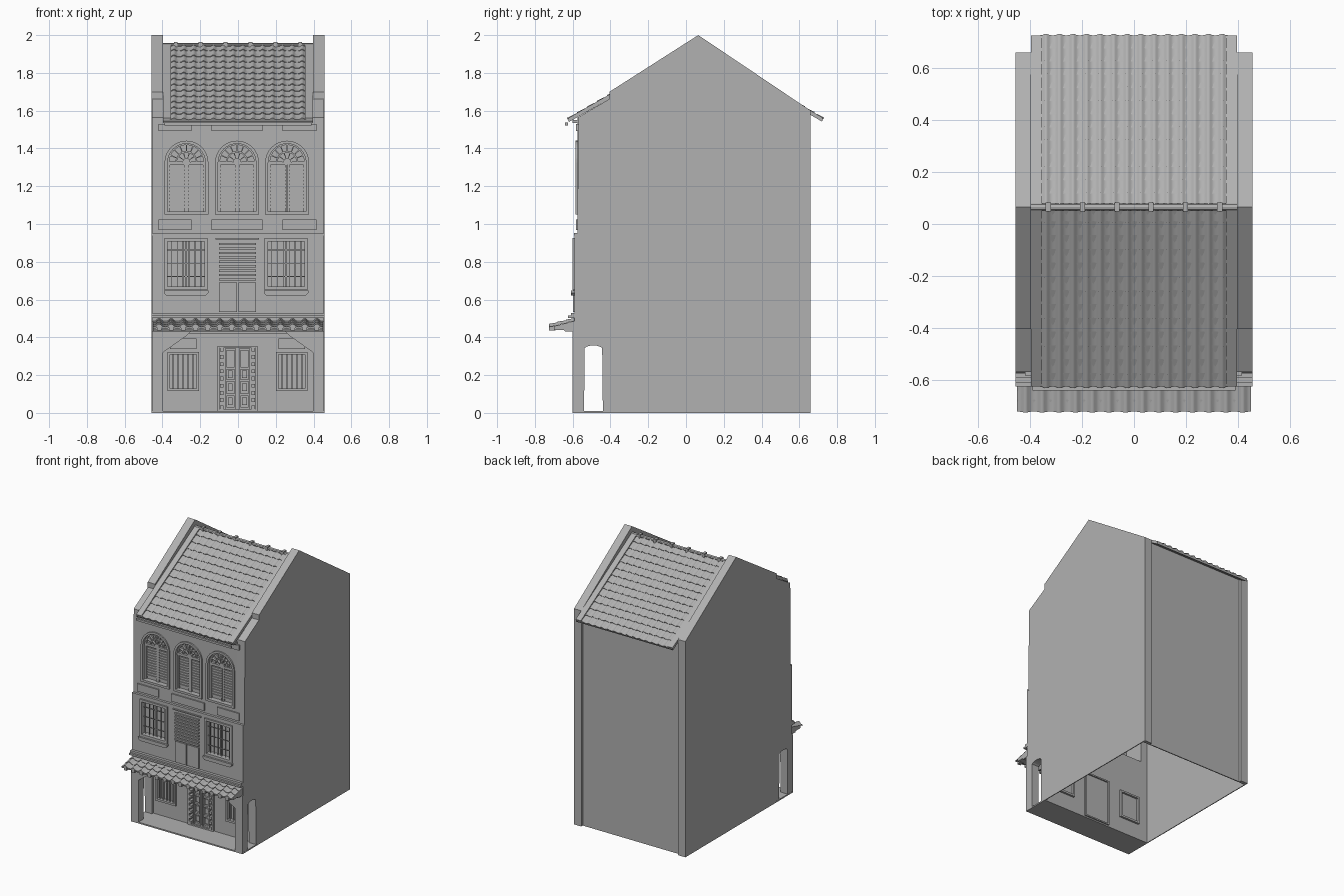
import bpy, bmesh, math
from mathutils import Matrix

if "Cube" in bpy.data.objects:
    bpy.data.objects.remove(bpy.data.objects["Cube"])

W, IN = 0.457, 0.397          # outer and inner half widths
grey = bpy.data.materials.new("dark_grey_plaster")
grey.diffuse_color = (0.44, 0.44, 0.44, 1)
grey.use_nodes = True
grey.node_tree.nodes["Principled BSDF"].inputs["Base Color"].default_value = grey.diffuse_color


def add(name, mesh):
    ob = bpy.data.objects.new(name, mesh)
    bpy.context.collection.objects.link(ob)
    if isinstance(mesh, bpy.types.Mesh):
        mesh.materials.clear()
        mesh.materials.append(grey)
    return ob


def prism(name, loops, axis, a, b):
    """Extrude filled outlines (extra loops are holes) from a to b along x or y."""
    cu = bpy.data.curves.new(name, 'CURVE')
    cu.dimensions, cu.fill_mode, cu.extrude = '2D', 'BOTH', abs(b - a) / 2
    for loop in loops:
        s = cu.splines.new('POLY')
        s.points.add(len(loop) - 1)
        for p, (u, v) in zip(s.points, loop):
            p.co = (u, v, 0, 1)
        s.use_cyclic_u = True
    tmp = add(name + "_outline", cu)
    dg = bpy.context.evaluated_depsgraph_get()
    me = bpy.data.meshes.new_from_object(tmp.evaluated_get(dg))
    bpy.data.objects.remove(tmp)
    c = (a + b) / 2
    if axis == 'y':
        m = Matrix(((1, 0, 0, 0), (0, 0, -1, c), (0, 1, 0, 0), (0, 0, 0, 1)))
    else:
        m = Matrix(((0, 0, 1, c), (1, 0, 0, 0), (0, 1, 0, 0), (0, 0, 0, 1)))
    me.transform(m)
    bm = bmesh.new()
    bm.from_mesh(me)
    bmesh.ops.remove_doubles(bm, verts=bm.verts, dist=1e-5)
    bmesh.ops.recalc_face_normals(bm, faces=bm.faces)
    for f in bm.faces:
        f.smooth = False
    bm.to_mesh(me)
    bm.free()
    return add(name, me)


def boxes(name, items):
    """Many boxes (x0, x1, y0, y1, z0, z1) in one object."""
    bm = bmesh.new()
    for x0, x1, y0, y1, z0, z1 in items:
        m = Matrix.Translation(((x0 + x1) / 2, (y0 + y1) / 2, (z0 + z1) / 2))
        m = m @ Matrix.Diagonal((abs(x1 - x0), abs(y1 - y0), abs(z1 - z0), 1))
        bmesh.ops.create_cube(bm, size=1, matrix=m)
    me = bpy.data.meshes.new(name)
    bm.to_mesh(me)
    bm.free()
    return add(name, me)


def rect(x0, x1, z0, z1):
    return [(x0, z0), (x1, z0), (x1, z1), (x0, z1)]


def arch(cx, r, z0, zs=1.325):
    return [(cx - r, z0), (cx + r, z0)] + [
        (cx + r * math.cos(math.pi * i / 16), zs + r * math.sin(math.pi * i / 16)) for i in range(17)]


def tiles(name, half, ribs, top, eave, rows, amp, lift):
    """Stepped rows of round tiles running from top to eave, both (y, z)."""
    dy, dz = eave[0] - top[0], eave[1] - top[1]
    L = math.hypot(dy, dz)
    ny, nz = -dz / L, dy / L
    if nz < 0:
        ny, nz = -ny, -nz
    lines = []
    for r in range(rows):
        lines += [(r / rows, 0), ((r + 1) / rows, lift)]
    lines.append((1, -0.008))
    cols = ribs * 8
    bm = bmesh.new()
    prev = None
    for t, h in lines:
        row = []
        for j in range(cols + 1):
            s = -math.cos(2 * math.pi * j / 8)
            o = h + amp * (s if s > 0 else s * 0.35)
            row.append(bm.verts.new((-half + 2 * half * j / cols,
                                     top[0] + dy * t + ny * o, top[1] + dz * t + nz * o)))
        if prev:
            for j in range(cols):
                bm.faces.new((prev[j], prev[j + 1], row[j + 1], row[j]))
        prev = row
    bmesh.ops.recalc_face_normals(bm, faces=bm.faces)
    if sum(f.normal.z for f in bm.faces) < 0:
        bmesh.ops.reverse_faces(bm, faces=bm.faces)
    me = bpy.data.meshes.new(name)
    bm.to_mesh(me)
    bm.free()
    ob = add(name, me)
    bpy.ops.object.select_all(action='DESELECT')
    ob.select_set(True)
    bpy.context.view_layer.objects.active = ob
    bpy.ops.object.shade_smooth_by_angle(angle=math.radians(50))


# side walls: thin main gable, thick coping, rear pier, thick front part with porch arch
gable = [(-0.405, 0), (0.66, 0), (0.66, 1.60), (0.065, 2.0), (-0.405, 1.70)]
coping = [(-0.405, 1.62), (0.065, 1.90), (0.66, 1.53), (0.66, 1.60), (0.065, 2.0), (-0.405, 1.70)]
arch_pts = [(-0.49 - 0.05 * math.cos(math.pi * i / 8), 0.335 + 0.022 * math.sin(math.pi * i / 8)) for i in range(1, 8)]
front_side = [(-0.60, 0), (-0.54, 0)] + arch_pts + [
    (-0.44, 0), (-0.40, 0), (-0.40, 1.665), (-0.57, 1.565), (-0.575, 0.95), (-0.59, 0.95), (-0.59, 0.43), (-0.60, 0.43)]
for side, s in (("left", -1), ("right", 1)):
    prism(side + "_gable_wall", [gable], 'x', s * W, s * (W - 0.006))
    prism(side + "_gable_coping", [coping], 'x', s * W, s * IN)
    prism(side + "_porch_side", [front_side], 'x', s * (W - 0.001), s * IN)
    boxes(side + "_rear_pier", [(s * IN, s * W, 0.635, 0.66, 0, 1.58)])
boxes("back_wall", [(-IN, IN, 0.635, 0.642, 0, 1.59)])

# main roof
ridge, front_eave, back_eave = (0.065, 1.945), (-0.625, 1.55), (0.725, 1.552)
deck = [front_eave, ridge, back_eave, (0.72, 1.542), (0.065, 1.927), (-0.62, 1.54)]
prism("roof_deck", [deck], 'x', -IN, IN)
tiles("front_roof_tiles", 0.365, 14, ridge, front_eave, 13, 0.008, 0.005)
tiles("back_roof_tiles", 0.365, 14, ridge, back_eave, 13, 0.008, 0.005)
flash = [(y, z + 0.010) for y, z in (front_eave, ridge, back_eave)] + deck[3:]
for s in (-1, 1):
    prism("roof_edge_strip", [flash], 'x', s * 0.355, s * IN)
ring = [(0.065 + 0.014 * math.cos(math.pi * i / 4), 1.947 + 0.010 * math.sin(math.pi * i / 4)) for i in range(8)]
prism("ridge_bar", [ring], 'x', -IN, IN)
boxes("ridge_clips", [(x - 0.01, x + 0.01, 0.049, 0.083, 1.93, 1.963) for x in [-0.33 + 0.132 * i for i in range(6)]])
boxes("eave_gutter", [(-0.39, 0.39, -0.64, -0.625, 1.522, 1.537), (-IN, IN, -0.60, -0.575, 1.535, 1.55)])

# third floor: arched windows with shutters and fanlights
centres = (-0.273, -0.005, 0.26)
prism("third_floor_wall", [rect(-IN, IN, 0.95, 1.565)] + [arch(c, 0.11, 1.055) for c in centres], 'y', -0.574, -0.535)
for c in centres:
    prism("arch_frame", [arch(c, 0.116, 1.05), arch(c, 0.1, 1.066)], 'y', -0.584, -0.54)
    prism("shutter_back", [arch(c, 0.108, 1.057)], 'y', -0.545, -0.539)
    slats = [(c + s * 0.012, c + s * 0.09, -0.552, -0.544, z, z + 0.011)
             for s in (-1, 1) for z in [1.085 + 0.0185 * i for i in range(12)]]
    stiles = [(c + d - 0.006, c + d + 0.006, -0.556, -0.544, 1.066, 1.32) for d in (-0.094, -0.006, 0.007, 0.094)]
    boxes("louvred_shutters", slats + stiles + [(c - 0.1, c + 0.1, -0.562, -0.544, 1.312, 1.328)])

    def cell(r0, r1, a0, a1):
        ang = [a0 + (a1 - a0) * i / 4 for i in range(5)]
        pts = [(r1, a) for a in ang] + [(r0, a) for a in reversed(ang)]
        return [(c + r * math.cos(a), 1.328 + r * math.sin(a)) for r, a in pts]
    cells = [cell(0.058, 0.09, math.pi * (i + 0.1) / 8, math.pi * (i + 0.9) / 8) for i in range(8)]
    cells += [cell(0.02, 0.05, math.pi * (i + 0.1) / 5, math.pi * (i + 0.9) / 5) for i in range(5)]
    prism("fanlight", [arch(c, 0.101, 1.322, 1.327)] + cells, 'y', -0.562, -0.544)

# plaster panels above and below the arches
boxes("plaster_panels", [(x0, x1, -0.583, -0.57, z0, z1)
      for x0, x1 in ((-0.42, -0.245), (-0.14, 0.13), (0.235, 0.415)) for z0, z1 in ((0.968, 1.025), (1.492, 1.53))])
boxes("floor_band", [(-W, W, -0.592, -0.56, 0.94, 0.952)])

# second floor: barred windows and centre louvre
wins = [(-0.385, -0.165), (0.145, 0.365)]
prism("second_floor_wall", [rect(-IN, IN, 0.42, 0.95)] + [rect(a, b, 0.655, 0.92) for a, b in wins], 'y', -0.589, -0.55)
for a, b in wins:
    prism("window_frame", [rect(a - 0.004, b + 0.004, 0.65, 0.925), rect(a + 0.013, b - 0.013, 0.668, 0.908)],
          'y', -0.6, -0.555)
    boxes("window_pane", [(a, b, -0.557, -0.551, 0.655, 0.92)])
    bars = [(x - 0.002, x + 0.002, -0.578, -0.573, 0.66, 0.915) for x in [a + (b - a) * i / 7 for i in range(1, 7)]]
    bars += [(a + 0.01, b - 0.01, -0.576, -0.572, z, z + 0.004) for z in (0.72, 0.79, 0.86)]
    bars += [((a + b) / 2 - 0.005, (a + b) / 2 + 0.005, -0.57, -0.556, 0.66, 0.915)]
    boxes("window_bars", bars)
    prism("window_sill", [[(a + 0.005, 0.622), (b - 0.005, 0.622), (b + 0.008, 0.635), (b + 0.008, 0.648),
                           (a - 0.008, 0.648), (a - 0.008, 0.635)]], 'y', -0.61, -0.58)
louvre = [(-0.1, 0.095, -0.6, -0.588, z, z + 0.012) for z in [0.70 + 0.0235 * i for i in range(9)]]
louvre += [(-0.118, 0.112, -0.598, -0.588, 0.918, 0.926)]
boxes("centre_louvre", louvre)
boxes("centre_door_panels", [(-0.1, -0.006, -0.598, -0.588, 0.535, 0.69), (0.002, 0.095, -0.598, -0.588, 0.535, 0.69)])

# canopy over the porch, with a thin slab and raised tile ribs
prism("canopy_slab", [[(-0.585, 0.488), (-0.70, 0.458), (-0.70, 0.438), (-0.645, 0.438), (-0.64, 0.43), (-0.585, 0.43)]],
      'x', -0.45, 0.45)
tiles("canopy_tiles", 0.45, 14, (-0.585, 0.49), (-0.722, 0.456), 3, 0.012, 0.004)
rib_x = [-0.45 + 0.9 * (i + 0.5) / 14 for i in range(14)]
boxes("canopy_rib_ends", [(x - 0.012, x + 0.012, -0.724, -0.69, 0.435, 0.464) for x in rib_x])
boxes("cornice", [(-W, W, -0.625, -0.585, 0.502, 0.515), (-W, W, -0.61, -0.585, 0.515, 0.53)])

# porch: corner braces, beam, ceiling and floor
prism("porch_beam", [[(-IN, 0.32), (-0.27, 0.41), (-0.25, 0.43), (0.25, 0.43), (0.27, 0.41), (IN, 0.32),
                      (IN, 0.45), (-IN, 0.45)]], 'y', -0.598, -0.55)
boxes("porch_ceiling", [(-IN, IN, -0.57, -0.40, 0.44, 0.45)])
boxes("porch_floor", [(-W, W, -0.60, -0.40, 0, 0.01)])

# ground floor wall with barred windows and vents
gw = [(-0.37, -0.21), (0.205, 0.365)]
prism("ground_floor_wall", [rect(-0.452, 0.452, 0.0, 0.62), rect(-0.105, 0.1, 0.012, 0.35)]
      + [rect(a, b, 0.12, 0.32) for a, b in gw], 'y', -0.425, -0.40)
for a, b in gw:
    prism("ground_window_frame", [rect(a - 0.003, b + 0.003, 0.115, 0.323), rect(a + 0.01, b - 0.01, 0.13, 0.31)],
          'y', -0.437, -0.385)
    boxes("ground_window_pane", [(a, b, -0.406, -0.40, 0.12, 0.32)])
    boxes("ground_window_bars", [(x - 0.004, x + 0.004, -0.424, -0.412, 0.12, 0.32)
          for x in [a + (b - a) * i / 6 for i in range(1, 6)]])
    m = (a + b) / 2
    boxes("vent_panel", [(m - 0.07, m + 0.07, -0.445, -0.42, 0.337, 0.395)])

# entrance door: leaves with panels and carved side strips
prism("door_frame", [rect(-0.108, 0.103, 0.01, 0.353), rect(-0.098, 0.093, 0.02, 0.343)], 'y', -0.437, -0.39)
boxes("door_back", [(-0.105, 0.1, -0.408, -0.40, 0.012, 0.35)])
door = []
for s in (-1, 1):
    c = -0.003
    door += [(c + s * u, c + s * v, -0.428, -0.406, 0.015, 0.345) for u, v in ((0.008, 0.016), (0.058, 0.067))]
    door += [(c + s * 0.016, c + s * 0.058, -0.424, -0.406, z, z + 0.012) for z in (0.02, 0.09, 0.165, 0.23, 0.33)]
    door += [(c + s * 0.025, c + s * 0.05, -0.418, -0.406, z, z + 0.04) for z in (0.042, 0.116, 0.184)]
    door += [(c + s * 0.074, c + s * 0.093, -0.44, -0.406, z, z + 0.02) for z in [0.02 + 0.038 * i for i in range(9)]]
boxes("door_leaves", door)
